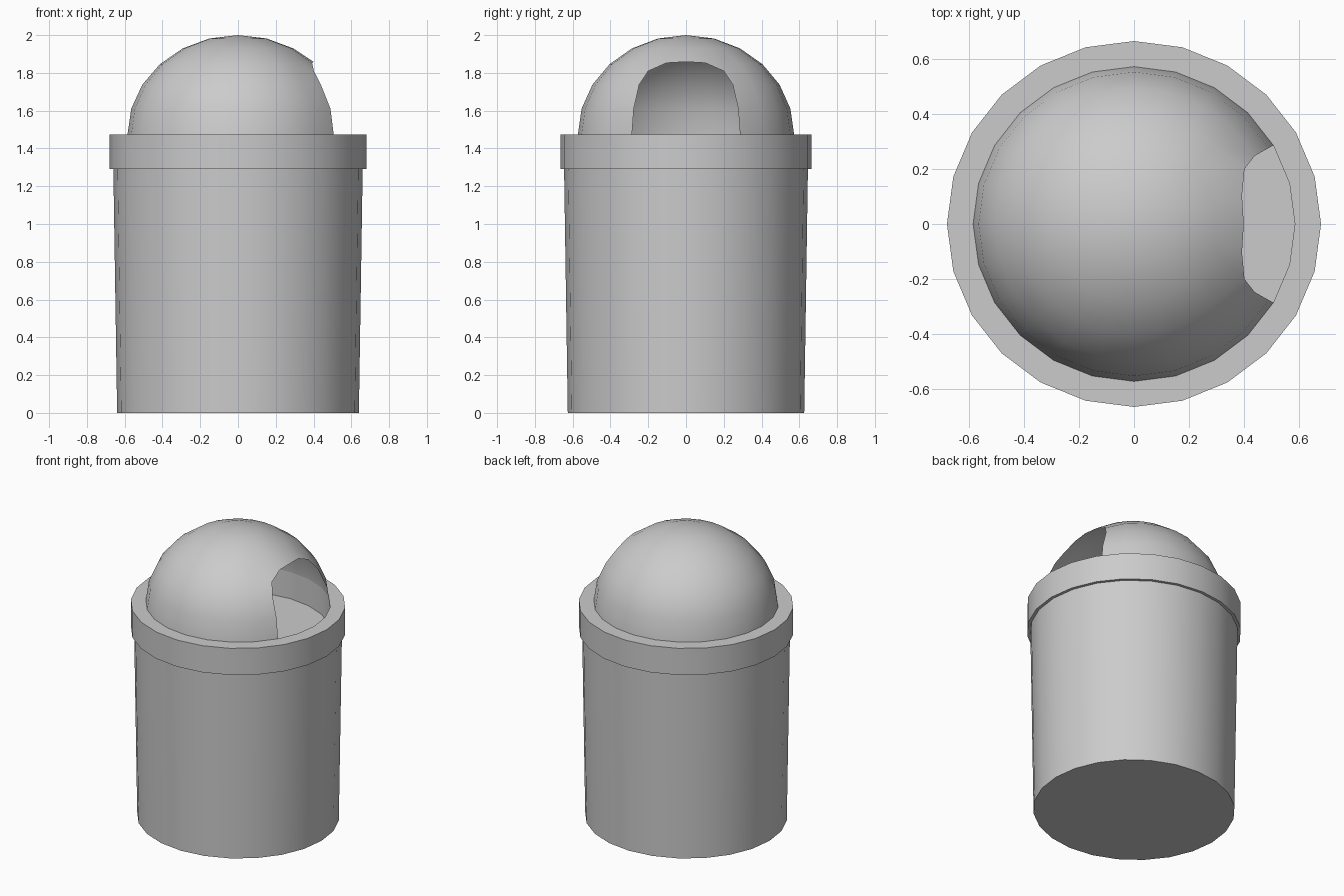
import bpy, bmesh, math

cube = bpy.data.objects.get("Cube")
if cube:
    bpy.data.objects.remove(cube, do_unlink=True)

SIDES = 24
Y_SCALE = 0.978
LID_TOP, LID_BOTTOM = 1.475, 1.29
DOME_R, DOME_H = 0.585, 0.525

grey = bpy.data.materials.new("grey plastic")
grey.use_nodes = True
colour = (0.6, 0.6, 0.6, 1)
grey.diffuse_color = colour
grey.node_tree.nodes["Principled BSDF"].inputs["Base Color"].default_value = colour


def finish(name, bm):
    """Turn a bmesh into a smooth-shaded object with sharp rims."""
    bmesh.ops.remove_doubles(bm, verts=bm.verts, dist=0.0005)
    mesh = bpy.data.meshes.new(name)
    bm.to_mesh(mesh)
    bm.free()
    mesh.materials.append(grey)
    obj = bpy.data.objects.new(name, mesh)
    bpy.context.collection.objects.link(obj)
    bpy.ops.object.select_all(action="DESELECT")
    obj.select_set(True)
    bpy.context.view_layer.objects.active = obj
    bpy.ops.object.shade_smooth_by_angle(angle=math.radians(40))


def lathe(profile, closed=False):
    """Revolve (radius, height) points around z."""
    bm = bmesh.new()
    rings = []
    for r, z in profile:
        angles = [math.tau * i / SIDES for i in range(SIDES)]
        rings.append([bm.verts.new((r * math.cos(a), r * Y_SCALE * math.sin(a), z))
                      for a in angles])
    pairs = list(zip(rings, rings[1:] + rings[:1]))
    for low, high in pairs if closed else pairs[:-1]:
        for i in range(SIDES):
            j = (i + 1) % SIDES
            bm.faces.new((low[i], low[j], high[j], high[i]))
    return bm, rings


# Tapered bin body with closed ends
bm, rings = lathe([(0.64, 0), (0.66, LID_BOTTOM)])
bm.faces.new(rings[0][::-1])
bm.faces.new(rings[-1])
finish("bin_body", bm)

# Lid collar, open in the middle
bm, rings = lathe([(0.68, LID_BOTTOM), (0.68, LID_TOP),
                   (DOME_R, LID_TOP), (DOME_R, LID_BOTTOM)], closed=True)
finish("lid_collar", bm)

# Domed lid
STEP = math.radians(15)
dome_point = lambda lat: (DOME_R * math.cos(lat), LID_TOP + DOME_H * math.sin(lat))
bm, rings = lathe([dome_point(k * STEP) for k in range(6)])
tip = bm.verts.new((0, 0, LID_TOP + DOME_H))
for i in range(SIDES):
    bm.faces.new((rings[-1][i], rings[-1][(i + 1) % SIDES], tip))

# Arched opening on the left: round its upper corners, then remove the faces
for i, lat, turn in ((0, 47, 0), (1, 46, 15), (2, 39.6, 27)):
    r, z = dome_point(math.radians(lat))
    a = math.radians(turn)
    for side in (1, -1):
        rings[3][side * i].co = (r * math.cos(a), side * r * Y_SCALE * math.sin(a), z)
opening = {rings[k][i] for k in range(4) for i in range(-2, 3)}
bmesh.ops.delete(bm, geom=[f for f in bm.faces if set(f.verts) <= opening], context="FACES")
finish("dome_lid", bm)
